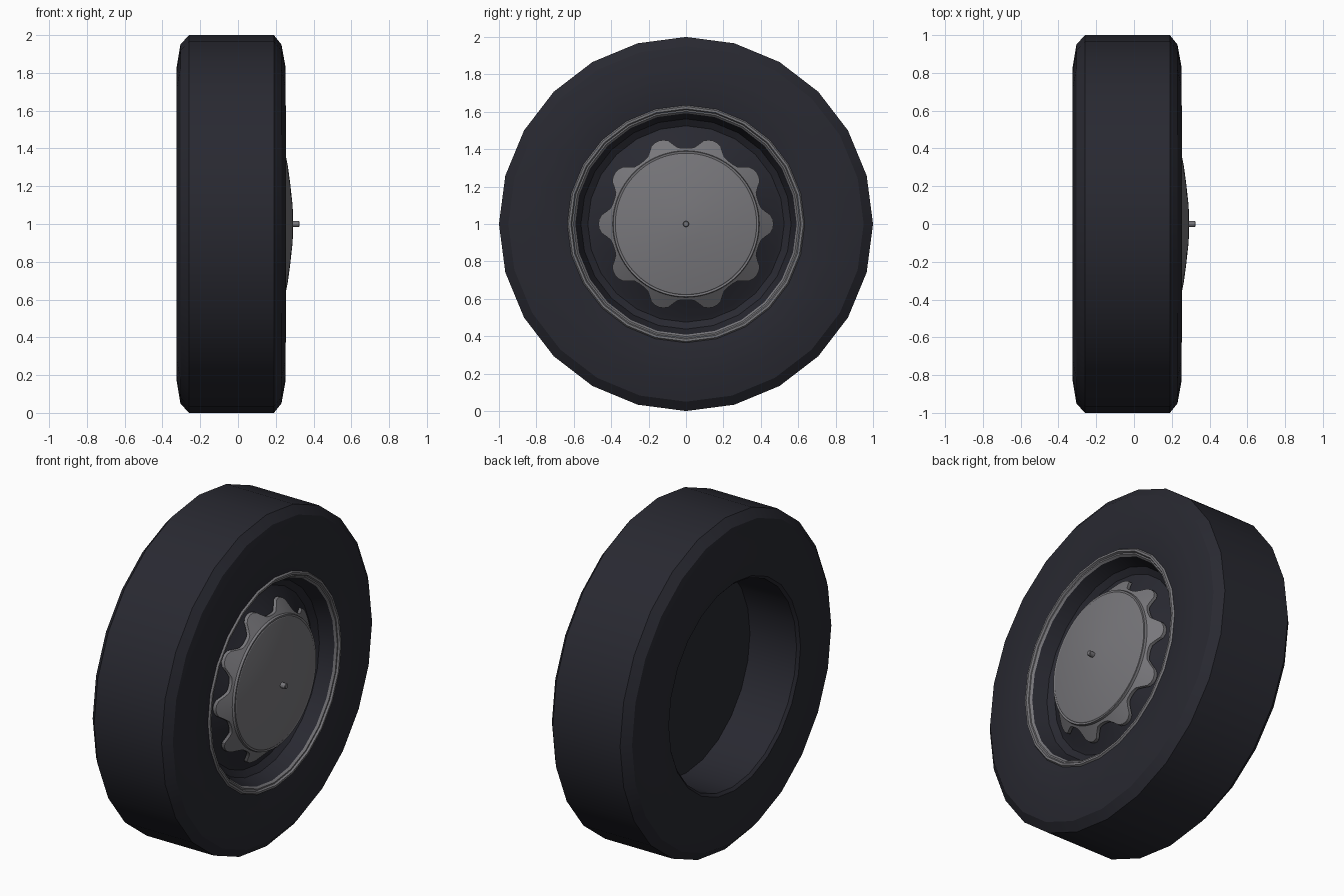
import bpy, bmesh, math

if "Cube" in bpy.data.objects:
    bpy.data.objects.remove(bpy.data.objects["Cube"])


def material(name, rgb):
    m = bpy.data.materials.new(name)
    m.diffuse_color = (*rgb, 1)
    m.use_nodes = True
    m.node_tree.nodes["Principled BSDF"].inputs["Base Color"].default_value = m.diffuse_color
    return m


RUBBER = material("dark rubber", (0.0215, 0.0218, 0.0305))
METAL = material("grey metal", (0.187, 0.184, 0.198))


def revolve(name, profile, segs, mat, shape=None):
    """Spin (x, r) points about the wheel axle; r = 0 points become poles.
    Profiles run from the back outwards and round to the front."""
    bm = bmesh.new()
    rings = []
    for i, (x, r) in enumerate(profile):
        if r == 0:
            rings.append([bm.verts.new((x, 0, 1))])
            continue
        ring = []
        for s in range(segs):
            a = 2 * math.pi * s / segs
            px, pr = shape(i, x, r, s) if shape else (x, r)
            ring.append(bm.verts.new((px, pr * math.cos(a), 1 + pr * math.sin(a))))
        rings.append(ring)
    for p, q in zip(rings, rings[1:]):
        for s in range(segs):
            t = (s + 1) % segs
            if len(p) == 1:
                bm.faces.new((p[0], q[t], q[s]))
            elif len(q) == 1:
                bm.faces.new((p[s], p[t], q[0]))
            else:
                bm.faces.new((p[s], p[t], q[t], q[s]))
    me = bpy.data.meshes.new(name)
    bm.to_mesh(me)
    bm.free()
    me.materials.append(mat)
    ob = bpy.data.objects.new(name, me)
    bpy.context.collection.objects.link(ob)
    bpy.ops.object.select_all(action='DESELECT')
    ob.select_set(True)
    bpy.context.view_layer.objects.active = ob
    bpy.ops.object.shade_smooth_by_angle(angle=math.radians(25))
    return ob


# Tyre: 24-sided, bevelled shoulders, with a deep pocket at the back
revolve("tyre", [(0, 0), (0, .61), (-.31, .612), (-.325, .628), (-.325, .83),
                 (-.305, .95), (-.26, 1), (.19, 1), (.23, .95), (.252, .83),
                 (.252, .70), (.243, .635)],
        24, RUBBER)

# Light rim ring with a small step
revolve("rim_ring", [(.243, .635), (.253, .628), (.253, .616), (.242, .610),
                     (.242, .602), (.230, .592)],
        24, METAL)

# Dark dished wheel disc, rising towards the cap
revolve("wheel_disc", [(.230, .592), (.15, .562), (.125, .525), (.135, .50),
                       (.205, .385)],
        24, RUBBER)


# Hub cap: shallow dome with a sloping flange cut into ten lobes
def lobed(i, x, r, s):
    if i in (0, 1):
        # crest centred on each multiple of 36 degrees, flat notch between
        rr = (.468, .465, .455, .430, .411, .406, .405)
        k = s % 12
        rr = rr[min(k, 12 - k)]
        return x + (.468 - rr) * 0.75, rr
    return x, r


revolve("hub_cap", [(.160, .468), (.180, .468), (.236, .392), (.250, .389),
                    (.248, .378), (.251, .374), (.265, .30), (.277, .21),
                    (.289, .10), (.293, 0)],
        120, METAL, shape=lobed)

# Small centre pin
revolve("centre_pin", [(.288, .016), (.322, .016), (.325, .013), (.325, 0)],
        12, METAL)
